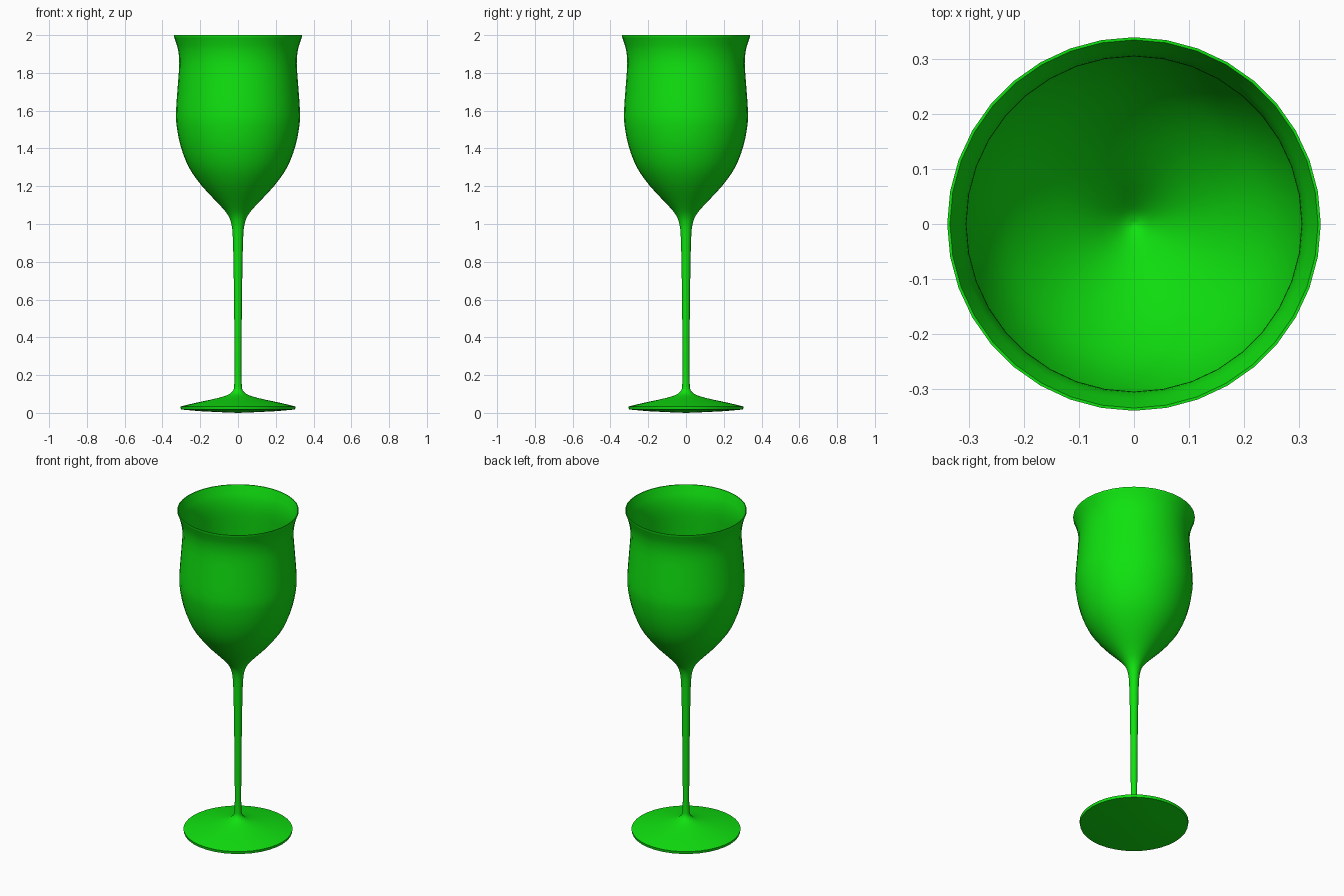
import bpy, bmesh, math
from mathutils import Vector

SIDES = 36

cube = bpy.data.objects.get("Cube")
if cube:
    bpy.data.objects.remove(cube, do_unlink=True)

green = bpy.data.materials.new("bright_green")
green.use_nodes = True
colour = (0.005, 0.76, 0.005, 1)
green.diffuse_color = colour
green.node_tree.nodes["Principled BSDF"].inputs["Base Color"].default_value = colour


def smooth_curve(points, steps=3):
    """Catmull-Rom curve through (radius, height) points."""
    pts = [Vector(p) for p in points]
    pts = [2 * pts[0] - pts[1]] + pts + [2 * pts[-1] - pts[-2]]
    out = []
    for a, b, c, d in zip(pts, pts[1:], pts[2:], pts[3:]):
        for i in range(steps):
            t = i / steps
            out.append(0.5 * (2 * b + (c - a) * t
                              + (2 * a - 5 * b + 4 * c - d) * t ** 2
                              + (3 * b - a - 3 * c + d) * t ** 3))
    return out + [pts[-2]]


def lathe(name, profile):
    """Spin a profile around the z axis into a smooth solid."""
    bm = bmesh.new()
    verts = [bm.verts.new((max(p[0], 0), 0, p[1])) for p in profile]
    edges = [bm.edges.new(pair) for pair in zip(verts, verts[1:])]
    bmesh.ops.spin(bm, geom=verts + edges, cent=(0, 0, 0), axis=(0, 0, 1),
                   angle=math.tau, steps=SIDES)
    bmesh.ops.remove_doubles(bm, verts=bm.verts[:], dist=0.0001)
    bmesh.ops.recalc_face_normals(bm, faces=bm.faces[:])
    mesh = bpy.data.meshes.new(name)
    bm.to_mesh(mesh)
    bm.free()
    mesh.materials.append(green)
    obj = bpy.data.objects.new(name, mesh)
    bpy.context.collection.objects.link(obj)
    bpy.ops.object.select_all(action='DESELECT')
    obj.select_set(True)
    bpy.context.view_layer.objects.active = obj
    bpy.ops.object.shade_smooth_by_angle(angle=math.radians(40))
    return obj


# Underside and edge of the foot
underside = [(0, 0), (0.1, 0.004), (0.2, 0.009), (0.302, 0.018)]

# Foot top, stem and outer bowl, one continuous blown shape
foot = [(0.305, 0.034), (0.22, 0.054), (0.14, 0.071), (0.08, 0.086),
        (0.045, 0.1), (0.025, 0.12), (0.02, 0.15)]
stem = [(0.018, 0.22), (0.019, 0.4), (0.021, 0.6), (0.024, 0.8),
        (0.028, 0.94), (0.035, 1.0)]
bowl = [(0.052, 1.045), (0.09, 1.093), (0.19, 1.2), (0.26, 1.3), (0.303, 1.41),
        (0.325, 1.52), (0.328, 1.6), (0.319, 1.73), (0.311, 1.85),
        (0.317, 1.92), (0.33, 1.966), (0.34, 1.993)]

# Rim and inside of the bowl
inside = [(0.335, 2.0), (0.324, 1.966), (0.311, 1.92), (0.305, 1.85),
          (0.313, 1.73), (0.322, 1.6), (0.319, 1.52), (0.297, 1.412),
          (0.255, 1.304), (0.185, 1.206), (0.085, 1.102), (0.045, 1.06),
          (0.02, 1.037), (0, 1.028)]

lathe("wine_glass", underside + smooth_curve(foot + stem + bowl)
      + [(0.34, 2.0)] + smooth_curve(inside))
